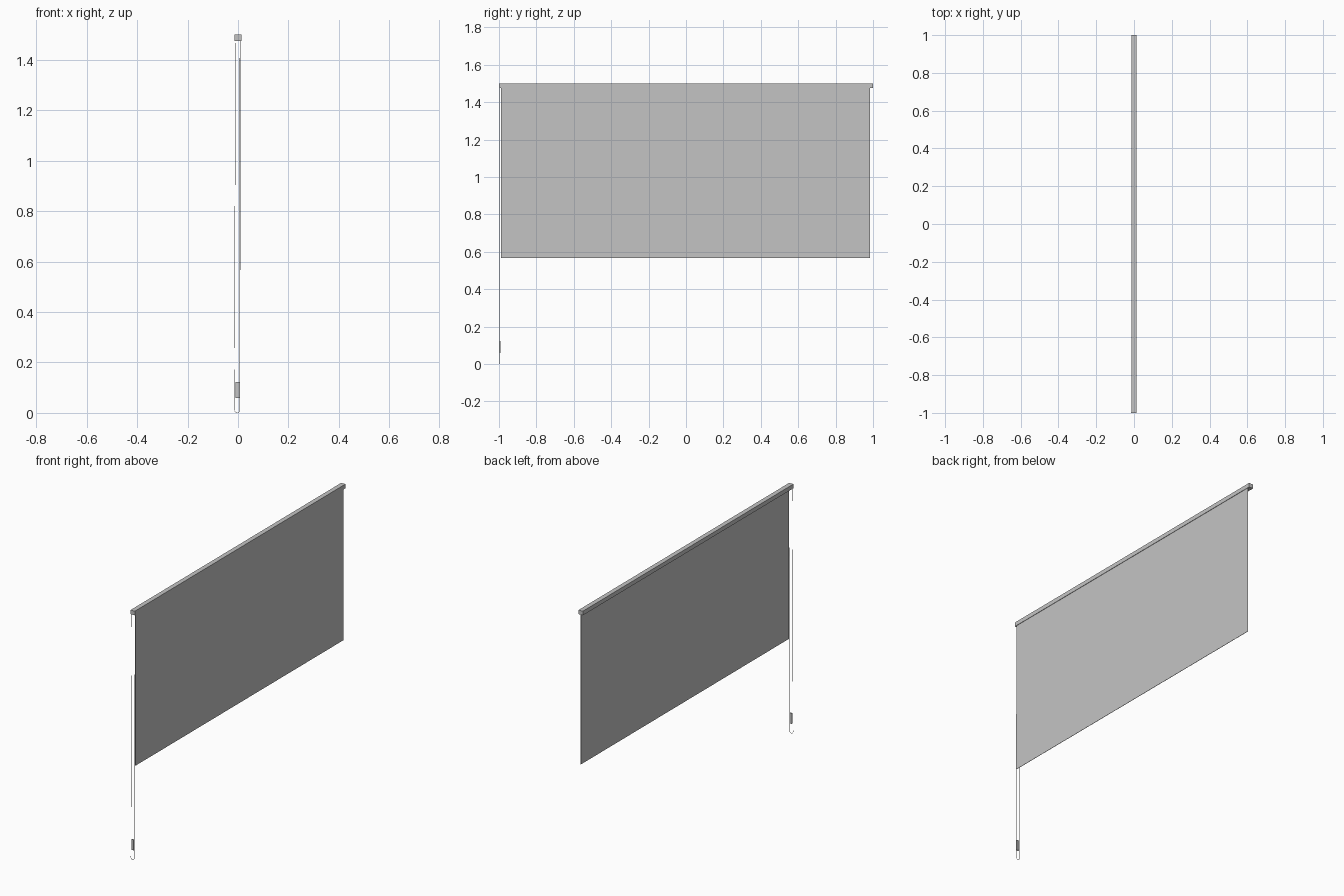
import bpy, math
from mathutils import Vector

cube = bpy.data.objects.get("Cube")
if cube:
    bpy.data.objects.remove(cube, do_unlink=True)

# One plain grey throughout
GREY = (0.55, 0.55, 0.55, 1)
grey = bpy.data.materials.new("light grey")
grey.use_nodes = True
grey.diffuse_color = GREY
grey.node_tree.nodes["Principled BSDF"].inputs["Base Color"].default_value = GREY


def box(name, low, high):
    """Box between two opposite corners."""
    low, high = Vector(low), Vector(high)
    bpy.ops.mesh.primitive_cube_add(size=1, location=(low + high) / 2)
    ob = bpy.context.object
    ob.name = name
    ob.scale = high - low
    bpy.ops.object.transform_apply(location=False, rotation=False, scale=True)
    ob.data.materials.append(grey)
    return ob


BAR_BOTTOM, TOP = 1.475, 1.5
CORD_Y = -0.996

# Head rail and hanging fabric
box("head_rail", (-0.014, -1, BAR_BOTTOM), (0.014, 1, TOP))
box("blind_fabric", (0.0095, -0.99, 0.567), (0.0115, 0.985, BAR_BOTTOM + 0.005))

# Pull cord: two long strands joined by a round bend at the bottom
radius = 0.011
centre_x = -0.0035
path = [(-0.010, CORD_Y, BAR_BOTTOM + 0.005)]
for i in range(9):
    a = math.pi * (1 + i / 8)
    path.append((centre_x + radius * math.cos(a), CORD_Y,
                 0.012 + radius * math.sin(a)))
path.append((0.006, CORD_Y, BAR_BOTTOM + 0.005))

curve = bpy.data.curves.new("pull_cord", "CURVE")
curve.dimensions = "3D"
curve.bevel_depth = 0.001
curve.bevel_resolution = 1
curve.use_fill_caps = True
spline = curve.splines.new("POLY")
spline.points.add(len(path) - 1)
for point, co in zip(spline.points, path):
    point.co = (*co, 1)
curve.materials.append(grey)
cord = bpy.data.objects.new("pull_cord", curve)
bpy.context.collection.objects.link(cord)

# Small weight between the strands
box("cord_weight", (-0.009, -0.9995, 0.06), (0.006, -0.9925, 0.123))
